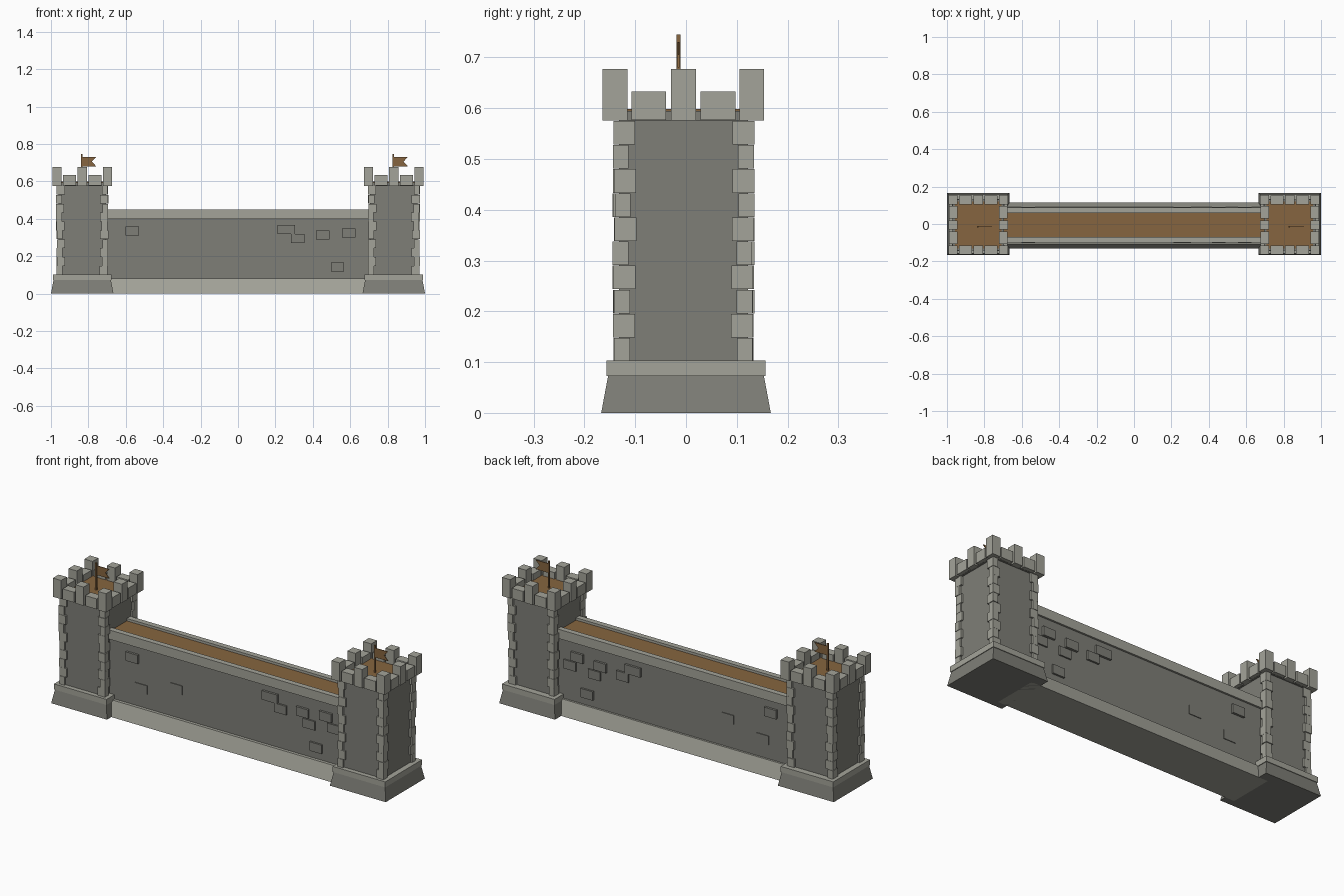
import bpy, bmesh, random
from mathutils import Vector

random.seed(4)
if "Cube" in bpy.data.objects:
    bpy.data.objects.remove(bpy.data.objects["Cube"], do_unlink=True)


def material(name, rgb):
    m = bpy.data.materials.new(name)
    m.use_nodes = True
    m.diffuse_color = (*rgb, 1)
    m.node_tree.nodes["Principled BSDF"].inputs["Base Color"].default_value = (*rgb, 1)
    return m


LIGHT = material("light stone", (0.37, 0.37, 0.32))
DARK = material("dark stone", (0.21, 0.21, 0.185))
WOOD = material("brown wood", (0.24, 0.13, 0.05))


def add_box(bm, x, y, z, taper=None):
    """Box from (min, max) ranges; taper pulls the top edges inward."""
    t = taper or 0
    rings = []
    for level, inset in ((z[0], 0), (z[1], t)):
        x0, x1, y0, y1 = x[0] + inset, x[1] - inset, y[0] + inset, y[1] - inset
        rings.append([bm.verts.new((px, py, level))
                      for px, py in ((x0, y0), (x1, y0), (x1, y1), (x0, y1))])
    low, high = rings
    bm.faces.new(low[::-1])
    bm.faces.new(high)
    for i in range(4):
        j = (i + 1) % 4
        bm.faces.new((low[i], low[j], high[j], high[i]))


def finish(name, bm, mat):
    mesh = bpy.data.meshes.new(name)
    bm.to_mesh(mesh)
    bm.free()
    mesh.materials.append(mat)
    obj = bpy.data.objects.new(name, mesh)
    bpy.context.collection.objects.link(obj)
    return obj


def box(name, x, y, z, mat, taper=None):
    bm = bmesh.new()
    add_box(bm, x, y, z, taper)
    return finish(name, bm, mat)


def span(c, half):
    return (c - half, c + half)


def corner_stones(name, cx, cy):
    # alternating long and short blocks up the four corners
    bm = bmesh.new()
    courses, z0, z1 = 10, 0.10, 0.575
    step = (z1 - z0) / courses
    for sx in (-1, 1):
        for sy in (-1, 1):
            for i in range(courses):
                swap = (i + (sx > 0)) % 2
                wx, wy = (0.043, 0.031) if swap else (0.031, 0.043)
                out = 0.138 + random.uniform(-0.003, 0.002)
                xs = sorted((cx + sx * out, cx + sx * (out - wx)))
                ys = sorted((cy + sy * out, cy + sy * (out - wy)))
                add_box(bm, xs, ys, (z0 + i * step + 0.001, z0 + (i + 1) * step))
    finish(name, bm, LIGHT)


def battlements(name, cx, cy):
    # tall blocks at corners and mid-sides, low blocks between them
    bm = bmesh.new()
    outer, depth = 0.158, 0.047
    ring = outer - depth / 2
    for a in (-1, 0, 1):
        for b in (-1, 0, 1):
            if a or b:
                add_box(bm, span(cx + a * ring, depth / 2 + 0.001),
                        span(cy + b * ring, depth / 2 + 0.001), (0.576, 0.677))
    for side in (-1, 1):
        for k in (-1, 1):
            across, along = side * (ring - 0.001), k * 0.068
            add_box(bm, span(cx + along, 0.034), span(cy + across, depth / 2),
                    (0.577, 0.633))
            add_box(bm, span(cx + across, depth / 2), span(cy + along, 0.034),
                    (0.577, 0.633))
    finish(name, bm, LIGHT)


def flag(name, x, y):
    # swallow-tailed cloth, thin extruded outline
    outline = [(0, 0.68), (0.075, 0.68), (0.052, 0.706), (0.075, 0.73), (0, 0.73)]
    bm = bmesh.new()
    face = bm.faces.new([bm.verts.new((x + px, y - 0.002, pz)) for px, pz in outline])
    new = bmesh.ops.extrude_face_region(bm, geom=[face])["geom"]
    bmesh.ops.translate(bm, vec=Vector((0, 0.004, 0)),
                        verts=[v for v in new if isinstance(v, bmesh.types.BMVert)])
    bmesh.ops.recalc_face_normals(bm, faces=bm.faces)
    finish(name, bm, WOOD)


def tower(side, cx):
    cy = -0.005
    box(side + "_tower_footing", span(cx, 0.167), span(0, 0.167), (0, 0.075), DARK, 0.014)
    box(side + "_tower_ledge", span(cx, 0.157), span(0, 0.157), (0.073, 0.103), LIGHT)
    box(side + "_tower_body", span(cx, 0.127), span(cy, 0.127), (0.1, 0.585), DARK)
    box(side + "_tower_cap", span(cx, 0.137), span(cy, 0.137), (0.576, 0.595), DARK)
    box(side + "_tower_floor", span(cx, 0.125), span(cy, 0.125), (0.59, 0.598), WOOD)
    corner_stones(side + "_tower_corner_stones", cx, cy)
    battlements(side + "_tower_battlements", cx, cy)
    box(side + "_flag_pole", span(cx - 0.003, 0.004), span(-0.015, 0.004), (0.59, 0.745), WOOD)
    flag(side + "_flag", cx, -0.015)


tower("right", -0.833)
tower("left", 0.833)

# Curtain wall between the towers
length = (-0.72, 0.72)
wall_y = -0.005
box("wall_body", length, span(wall_y, 0.084), (0.05, 0.42), DARK)
box("wall_walkway", length, span(wall_y, 0.08), (0.41, 0.437), WOOD)
for label, s in (("front", -1), ("back", 1)):
    ys = sorted((wall_y + s * 0.064, wall_y + s * 0.094))
    box(label + "_parapet", length, ys, (0.40, 0.45), LIGHT)

# Sloping plinth along the wall foot
bm = bmesh.new()
add_box(bm, length, span(-0.008, 0.122), (0, 0.08), 0.024)
finish("wall_plinth", bm, LIGHT)

# Loose stones passing through the wall: centre x, centre z, half width, proudness
stones = [(-0.565, 0.335, 0.036, 0.012), (-0.515, 0.18, 0.036, 0.004),
          (-0.305, 0.235, 0.036, 0.004), (0.258, 0.343, 0.046, 0.012),
          (0.32, 0.295, 0.036, 0.010), (0.452, 0.312, 0.036, 0.012),
          (0.49, 0.257, 0.036, 0.008), (0.591, 0.325, 0.036, 0.012),
          (0.635, 0.27, 0.036, 0.008), (0.532, 0.142, 0.036, 0.010)]
bm = bmesh.new()
for x, z, half, proud in stones:
    add_box(bm, span(x, half), span(wall_y, 0.084 + proud), span(z, 0.024))
finish("wall_stones", bm, DARK)
